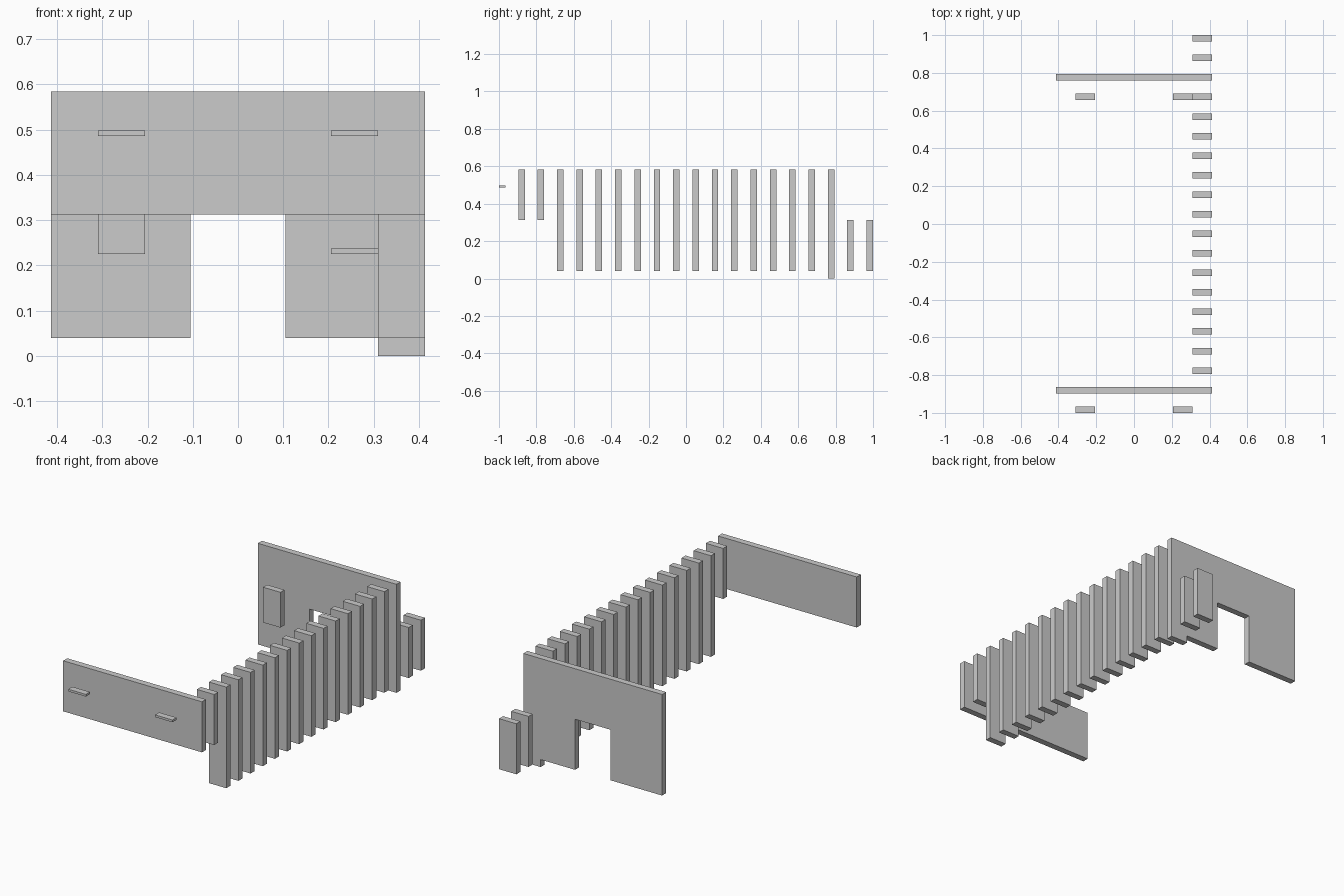
import bpy
import bmesh

if "Cube" in bpy.data.objects:
    bpy.data.objects.remove(bpy.data.objects["Cube"])

T = 0.0345                      # panel thickness
STEP = (2 - T) / 19             # spacing of the panel stations


def station(k):
    return -1 + T / 2 + k * STEP


def panel(name, k, outline):
    """Extrude an x-z outline through the panel thickness at station k."""
    bm = bmesh.new()
    y = station(k)
    face = bm.faces.new([bm.verts.new((x, y - T / 2, z)) for x, z in outline])
    ext = bmesh.ops.extrude_face_region(bm, geom=[face])
    verts = [v for v in ext["geom"] if isinstance(v, bmesh.types.BMVert)]
    bmesh.ops.translate(bm, verts=verts, vec=(0, T, 0))
    bmesh.ops.recalc_face_normals(bm, faces=bm.faces)
    mesh = bpy.data.meshes.new(name)
    bm.to_mesh(mesh)
    bm.free()
    obj = bpy.data.objects.new(name, mesh)
    bpy.context.collection.objects.link(obj)
    return obj


def board(name, k, x0, x1, z0, z1):
    return panel(name, k, [(x0, z0), (x1, z0), (x1, z1), (x0, z1)])


W, INNER, PEG, DOOR = 0.413, 0.31, 0.206, 0.105
LOW, MID, TOP = 0.04, 0.312, 0.584

# Front panel with two small thin pegs ahead of it
board("front_panel", 1, -W, W, MID, TOP)
board("front_peg_left", 0, -INNER, -PEG, 0.486, 0.498)
board("front_peg_right", 0, PEG, INNER, 0.486, 0.498)

# Row of slats along the right side
for k in [2, *range(3, 17), 18, 19]:
    z0 = MID if k == 2 else LOW
    z1 = MID if k > 17 else TOP
    board(f"side_slat_{k:02d}", k, INNER, W, z0, z1)

# Rear wall with doorway and a short foot under the slat row
panel("rear_wall", 17, [
    (-W, LOW), (-DOOR, LOW), (-DOOR, MID), (DOOR, MID), (DOOR, LOW),
    (INNER, LOW), (INNER, 0), (W, 0), (W, TOP), (-W, TOP)])

# Block and thin peg in front of the rear wall
board("rear_block", 16, -INNER, -PEG, 0.225, 0.415)
board("rear_peg", 16, PEG, INNER, 0.225, 0.237)
